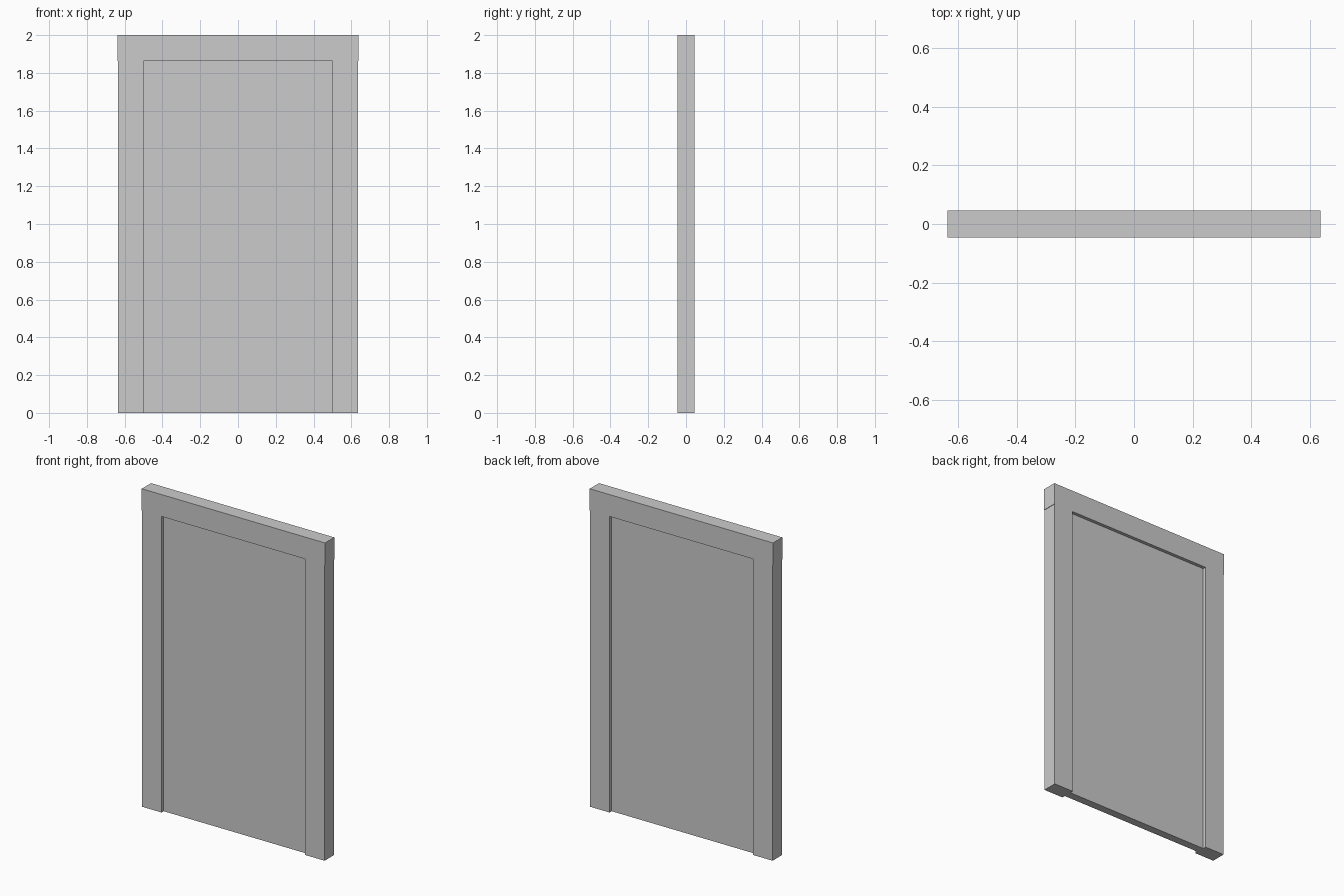
import bpy

if "Cube" in bpy.data.objects:
    bpy.data.objects.remove(bpy.data.objects["Cube"])


def box(name, x0, x1, y0, y1, z0, z1):
    bpy.ops.mesh.primitive_cube_add(
        size=1, location=((x0 + x1) / 2, (y0 + y1) / 2, (z0 + z1) / 2))
    ob = bpy.context.object
    ob.name = name
    ob.scale = (x1 - x0, y1 - y0, z1 - z0)
    bpy.ops.object.transform_apply(location=True, rotation=False, scale=True)
    return ob


DEPTH = 0.046      # half depth of the frame
PANEL = 0.025      # half thickness of the door leaf
INNER = 0.5        # half width of the opening
HEAD = 1.862       # underside of the header

# Header spanning both jambs, a hair wider than them
box("header", -0.638, 0.638, -DEPTH, DEPTH, HEAD, 2.0)

# Left and right jambs
for side, x0, x1 in (("left", -0.635, -INNER), ("right", INNER, 0.635)):
    box(side + "_jamb", x0, x1, -DEPTH, DEPTH, 0.0, HEAD)

# Door leaf recessed on both faces
box("door_panel", -INNER, INNER, -PANEL, PANEL, 0.0, HEAD)
